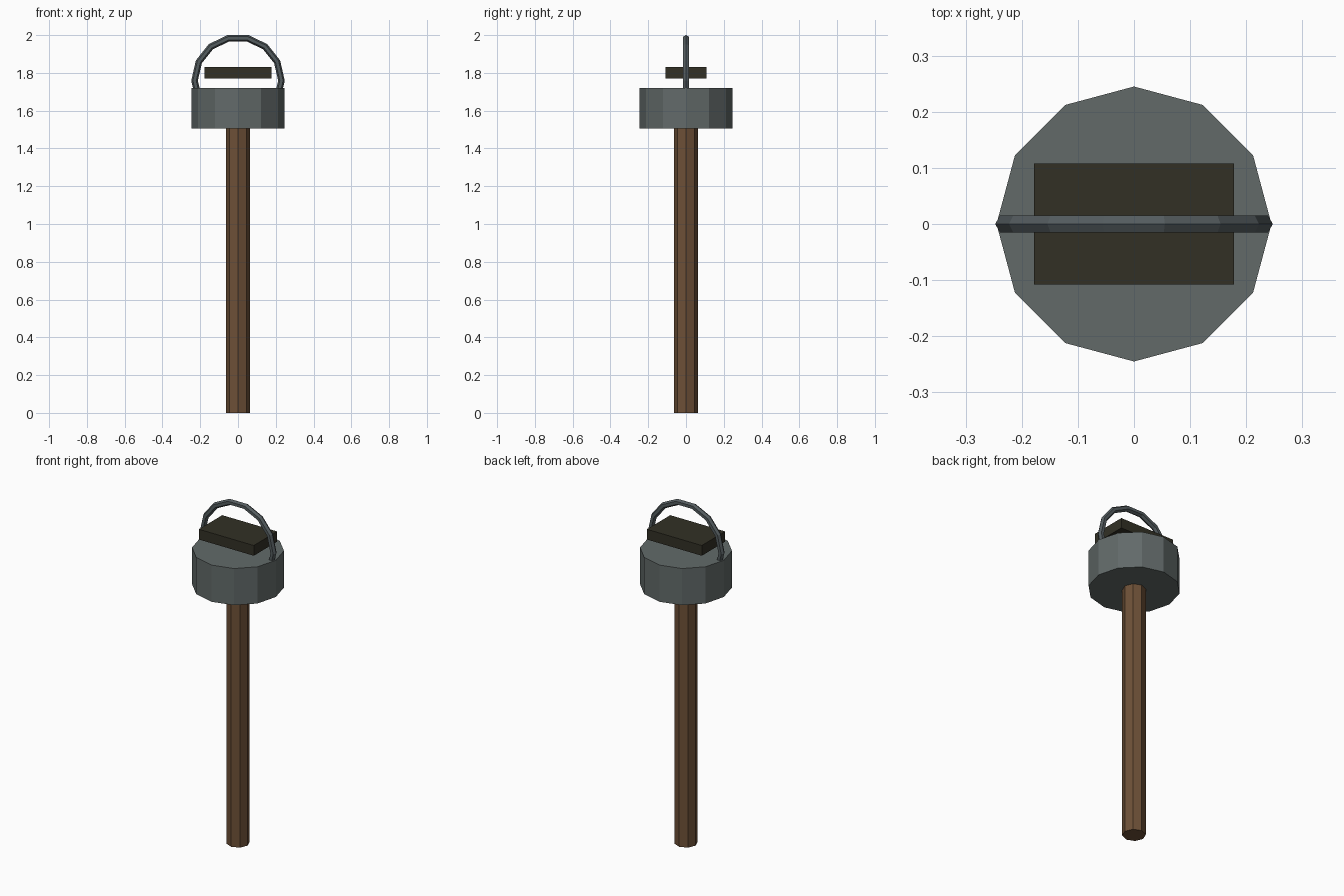
import bpy, math

if "Cube" in bpy.data.objects:
    bpy.data.objects.remove(bpy.data.objects["Cube"])


def lin(c):
    c /= 255
    return c / 12.92 if c <= 0.04045 else ((c + 0.055) / 1.055) ** 2.4


def material(name, r, g, b):
    m = bpy.data.materials.new(name)
    m.diffuse_color = (lin(r), lin(g), lin(b), 1)
    m.use_nodes = True
    m.node_tree.nodes["Principled BSDF"].inputs["Base Color"].default_value = m.diffuse_color
    return m


stone = material("grey metal", 98, 106, 105)
iron = material("dark iron", 84, 92, 95)
wood = material("brown wood", 109, 80, 55)
dark = material("dark olive", 50, 48, 37)


def finish(name, mat):
    ob = bpy.context.object
    ob.name = name
    ob.data.materials.append(mat)
    return ob


def cylinder(name, sides, radius, z0, z1, mat):
    bpy.ops.mesh.primitive_cylinder_add(vertices=sides, radius=radius, depth=z1 - z0,
                                        location=(0, 0, (z0 + z1) / 2))
    return finish(name, mat)


# Wooden post and lamp drum
cylinder("post", 8, 0.063, 0, 1.51, wood)
cylinder("drum", 12, 0.245, 1.505, 1.72, stone)

# Floating slab above the drum
bpy.ops.mesh.primitive_cube_add(size=1, location=(0, 0, 1.80))
slab = finish("slab", dark)
slab.scale = (0.356, 0.216, 0.06)

# Hoop handle, its lower half sunk into the drum
bpy.ops.mesh.primitive_torus_add(major_segments=14, minor_segments=6,
                                 major_radius=0.23, minor_radius=0.0175,
                                 location=(0, 0, 1.759),
                                 rotation=(math.pi / 2, 0, 0))
finish("hoop_handle", iron)
